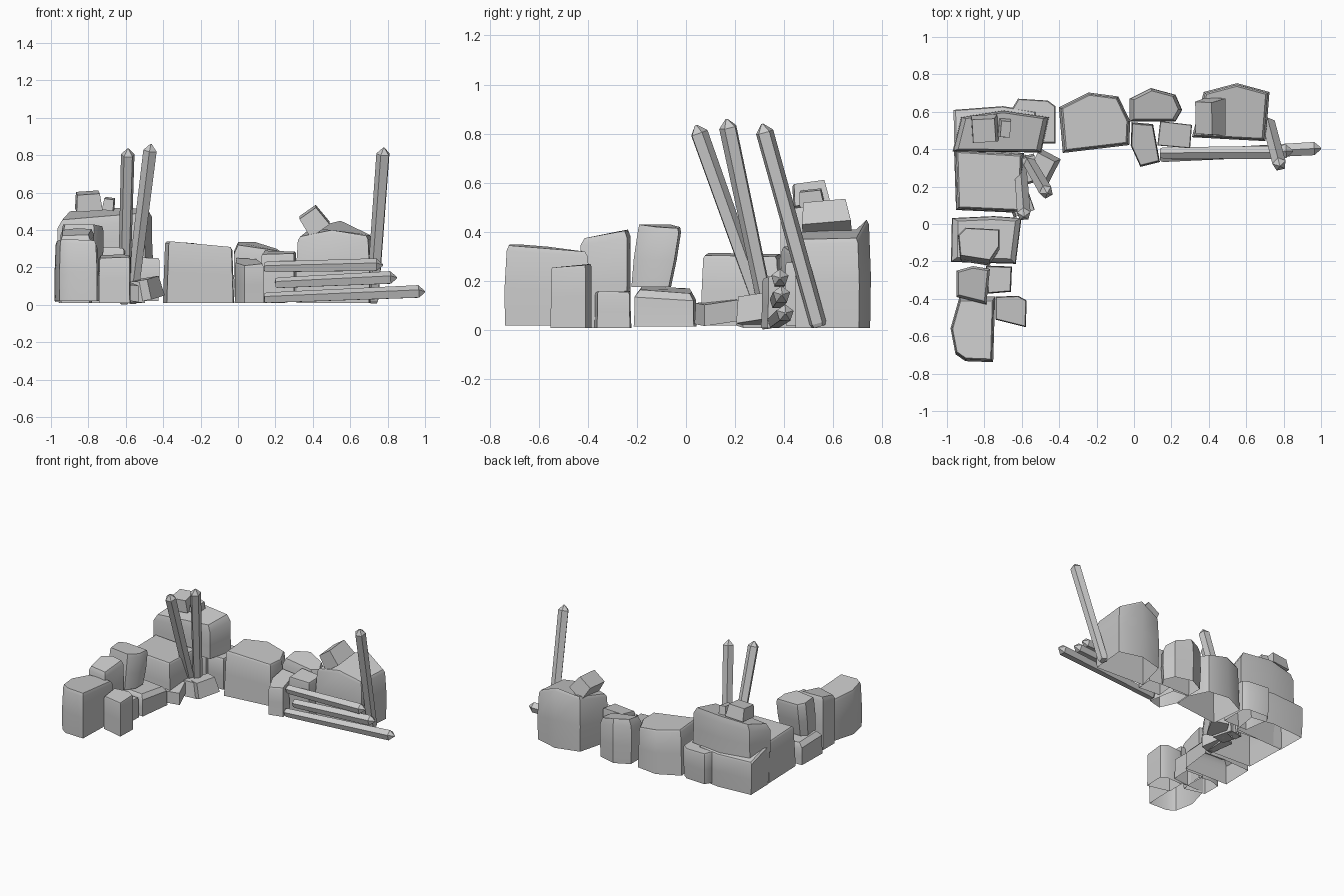
import bpy, bmesh, math
from mathutils import Vector, Euler

if "Cube" in bpy.data.objects:
    bpy.data.objects.remove(bpy.data.objects["Cube"])


def finish(name, bm, smooth=True):
    bmesh.ops.recalc_face_normals(bm, faces=bm.faces)
    me = bpy.data.meshes.new(name)
    bm.to_mesh(me)
    bm.free()
    ob = bpy.data.objects.new(name, me)
    bpy.context.collection.objects.link(ob)
    if smooth:
        bpy.ops.object.select_all(action='DESELECT')
        ob.select_set(True)
        bpy.context.view_layer.objects.active = ob
        bpy.ops.object.shade_smooth_by_angle(angle=math.radians(40))
    return ob


def loft(bm, rings, bottom=True):
    loops = [[bm.verts.new(p) for p in r] for r in rings]
    n = len(loops[0])
    for a, b in zip(loops, loops[1:]):
        for i in range(n):
            j = (i + 1) % n
            bm.faces.new((a[i], a[j], b[j], b[i]))
    if bottom:
        bm.faces.new(loops[0][::-1])
    bm.faces.new(loops[-1])


def rock(name, pts, z0=0.01, foot=1.0, belly=1.0, crown=0.95, lip=0.012, shift=(0, 0)):
    """Rough stone: shoulder outline (x, y, z), with scaled foot, belly and crown rings.
    Stones standing on the ground are open underneath."""
    top = [Vector(p) for p in pts]
    c = sum(top, Vector()) / len(top)
    s = Vector((shift[0], shift[1], 0))

    def ring(k, f):
        out = []
        for p in top:
            q = c + (p - c) * k + s * (1 - f)
            q.z = z0 + (p.z - lip - z0) * f
            out.append(q)
        return out
    crown_ring = [Vector((c.x + (p.x - c.x) * crown, c.y + (p.y - c.y) * crown, p.z)) for p in top]
    bm = bmesh.new()
    loft(bm, [ring(foot, 0), ring(belly, 0.5), ring(1, 1), crown_ring], bottom=z0 > 0.1)
    return finish(name, bm)


def chunk(name, loc, size, rot):
    """Small loose block, slightly tapered."""
    bm = bmesh.new()
    bmesh.ops.create_cube(bm, size=1)
    m = Euler([math.radians(a) for a in rot]).to_matrix()
    for v in bm.verts:
        k = 0.86 if v.co.z > 0 else 1.0
        p = Vector((v.co.x * size[0] * k, v.co.y * size[1] * k, v.co.z * size[2]))
        v.co = m @ p + Vector(loc)
    return finish(name, bm, False)


def pole(name, a, b, r0, r1, tip=0.035, sides=5):
    """Faceted wooden pole with a short pointed end."""
    a, b = Vector(a), Vector(b)
    d = (b - a).normalized()
    q = d.to_track_quat('Z', 'Y')

    def ring(c, r):
        return [c + q @ Vector((r * math.cos(t), r * math.sin(t), 0))
                for t in (2 * math.pi * i / sides + 0.3 for i in range(sides))]
    bm = bmesh.new()
    loft(bm, [ring(a, r0 * 0.8), ring(a + d * 0.015, r0), ring(b - d * tip, r1), ring(b, r1 * 0.12)])
    return finish(name, bm, False)


# left wing of the wall, front to back
rock("front_end_stone", [(-.95, -.69, .35), (-.90, -.725, .35), (-.76, -.73, .345), (-.75, -.40, .32),
     (-.93, -.40, .32), (-.975, -.56, .34)], z0=.02, foot=1.05, belly=1.06, crown=.94, lip=.02)
rock("front_side_stone", [(-.74, -.51, .25), (-.58, -.55, .255), (-.575, -.41, .265), (-.62, -.385, .27),
     (-.74, -.39, .265)], foot=1.02)
rock("left_tall_stone", [(-.95, -.39, .37), (-.79, -.43, .375), (-.77, -.24, .405), (-.86, -.225, .41),
     (-.95, -.25, .40)], foot=.96, crown=.86, lip=.03)
rock("left_small_stone", [(-.78, -.37, .155), (-.66, -.36, .16), (-.655, -.23, .155), (-.79, -.225, .16)],
     foot=1.04)
rock("left_low_stone", [(-.975, -.20, .18), (-.635, -.21, .165), (-.605, .03, .15), (-.75, .04, .155),
     (-.97, .03, .17)], z0=.015, foot=1.02, crown=.84, lip=.03)
rock("left_upper_stone", [(-.93, -.17, .43), (-.77, -.195, .43), (-.72, -.12, .42), (-.72, -.03, .415),
     (-.90, -.02, .42), (-.94, -.06, .43)], z0=.175, foot=.92, lip=.02, shift=(0, -.035))
rock("left_inner_stone", [(-.94, .085, .315), (-.61, .07, .305), (-.60, .37, .30), (-.95, .39, .31)],
     z0=.02, foot=1.07, belly=1.04)

# back corner
rock("corner_base_stone", [(-.96, .39, .31), (-.55, .41, .30), (-.52, .60, .25), (-.70, .63, .25),
     (-.965, .61, .25)], foot=.97)
rock("corner_top_stone", [(-.965, .39, .455), (-.50, .385, .49), (-.46, .57, .515), (-.70, .605, .52),
     (-.92, .57, .50)], z0=.25, foot=1.02, crown=.9, lip=.045)
rock("corner_back_stone", [(-.62, .43, .25), (-.42, .43, .25), (-.42, .63, .245), (-.46, .66, .24),
     (-.62, .67, .245), (-.65, .62, .25)], z0=.02, foot=.95)
chunk("corner_cap_block", (-.80, .505, .555), (.14, .145, .09), (8, -4, 3))
chunk("corner_cap_pebble", (-.69, .51, .54), (.06, .10, .06), (6, 8, -4))

# back wing of the wall, left to right
rock("back_wide_stone", [(-.37, .39, .34), (-.035, .43, .31), (-.03, .55, .305), (-.09, .675, .305),
     (-.24, .695, .33), (-.39, .62, .34)], foot=1.06, belly=1.03)
rock("back_round_stone", [(-.02, .55, .32), (.22, .55, .29), (.255, .61, .28), (.22, .69, .30),
     (.09, .725, .335), (-.02, .67, .335)], foot=.97, belly=1.02, crown=.86, lip=.045)
rock("back_front_stone", [(-.015, .42, .225), (.035, .31, .21), (.135, .335, .22), (.10, .53, .245),
     (-.01, .54, .25)], foot=1.04)
rock("back_infill_stone", [(.125, .42, .27), (.30, .405, .275), (.31, .53, .285), (.14, .55, .29)],
     z0=.02, foot=.96)
rock("right_end_stone", [(.32, .47, .365), (.50, .46, .40), (.695, .45, .37), (.715, .70, .375),
     (.55, .745, .45), (.38, .70, .41)], foot=1.03, belly=1.05, crown=.94, lip=.02)
chunk("right_cap_block", (.405, .57, .45), (.125, .20, .115), (6, -35, -3))

# loose rubble around the corner posts
chunk("rubble_right", (-.49, .30, .085), (.12, .16, .11), (8, -8, -28))
chunk("rubble_left", (-.61, .13, .075), (.12, .17, .085), (8, 4, 20))
chunk("rubble_middle", (-.57, .29, .07), (.12, .15, .11), (0, 5, 15))

# leaning upright posts
pole("corner_post_left", (-.61, .335, .01), (-.588, .04, .835), .034, .038)
pole("corner_post_right", (-.57, .345, .01), (-.465, .165, .86), .034, .038)
pole("right_post", (.72, .54, .015), (.78, .31, .84), .036, .038)

# stacked fence rails
for i, (x0, x1, y0, z0, z1) in enumerate([(.14, .775, .38, .20, .213), (.20, .85, .37, .115, .145),
                                          (.14, 1.0, .36, .035, .07)]):
    pole(f"fence_rail_{i + 1}", (x0, y0, z0), (x1, .38 + .1 * (x1 - .75), z1), .031, .037)
